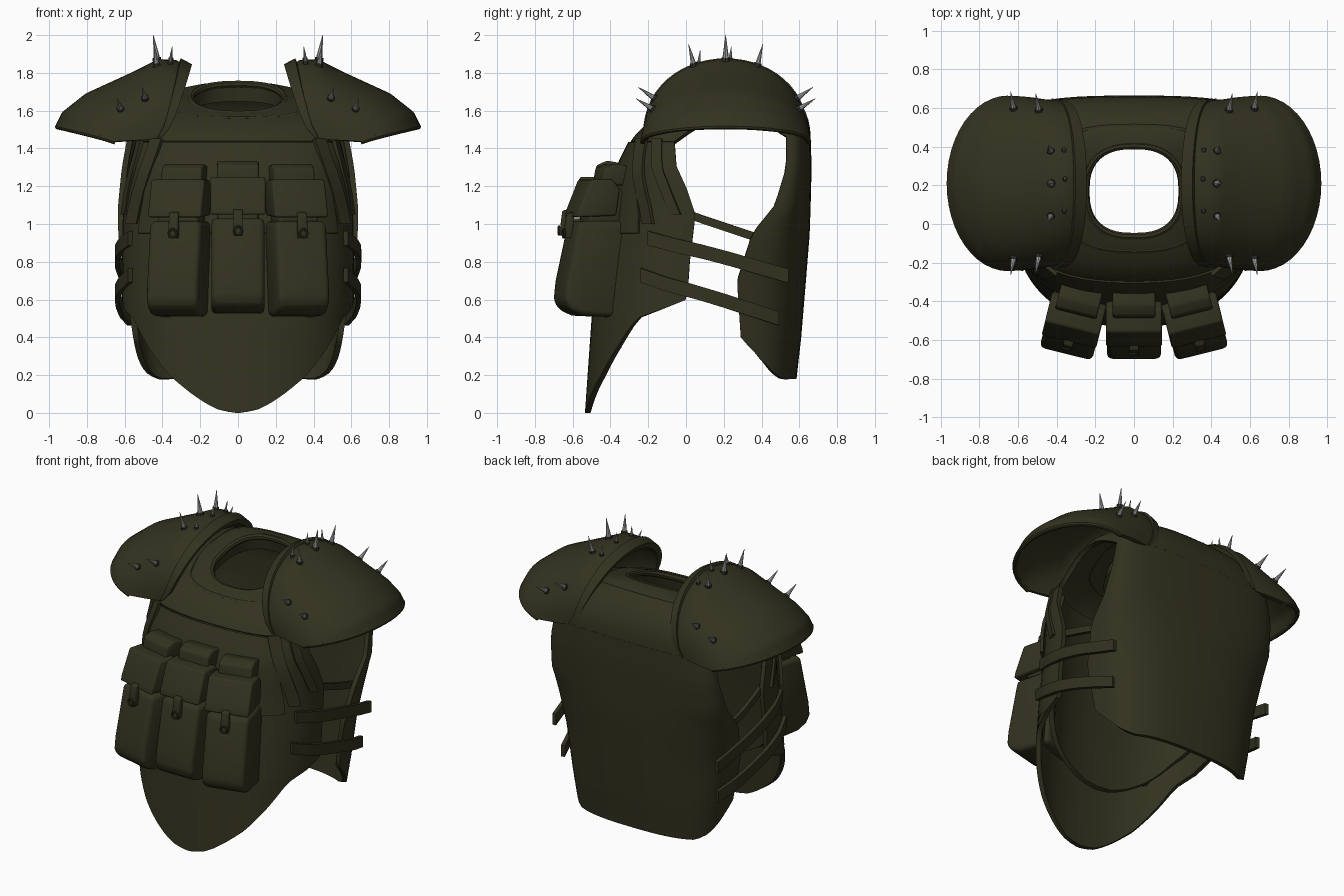
import bpy, bmesh, math
from mathutils import Vector, Matrix
from math import sin, cos, pi, radians

if "Cube" in bpy.data.objects:
    bpy.data.objects.remove(bpy.data.objects["Cube"])

def material(name, c):
    m = bpy.data.materials.new(name)
    m.diffuse_color = (*c, 1)
    m.use_nodes = True
    m.node_tree.nodes["Principled BSDF"].inputs["Base Color"].default_value = m.diffuse_color
    return m

OLIVE = material("olive_cloth", (0.033, 0.032, 0.014))
STEEL = material("spike_steel", (0.38, 0.38, 0.37))
DARK = material("dark_metal", (0.03, 0.03, 0.025))

def table(rows, t):
    """Linear interpolation in rows of (t, a, b, ...)."""
    if t <= rows[0][0]:
        return rows[0][1:]
    for p, q in zip(rows, rows[1:]):
        if t <= q[0]:
            k = (t - p[0]) / (q[0] - p[0])
            return [a + (b - a) * k for a, b in zip(p[1:], q[1:])]
    return rows[-1][1:]

def sp(v, e):
    return math.copysign(abs(v) ** e, v)

def finish(bm, name, mat, thick=0, mirror=False, bevel=0):
    bmesh.ops.recalc_face_normals(bm, faces=bm.faces)
    me = bpy.data.meshes.new(name)
    bm.to_mesh(me)
    bm.free()
    ob = bpy.data.objects.new(name, me)
    bpy.context.collection.objects.link(ob)
    me.materials.append(mat)
    if thick:
        m = ob.modifiers.new("thick", 'SOLIDIFY')
        m.thickness, m.offset = thick, 0
    if bevel:
        m = ob.modifiers.new("soft", 'BEVEL')
        m.width, m.segments = bevel, 3
    if mirror:
        ob.modifiers.new("mirror", 'MIRROR')
    return ob

def grid(name, nu, nv, f, thick=0.03, wrap=False, mirror=False, mat=OLIVE):
    bm = bmesh.new()
    n = nu if wrap else nu + 1
    vs = [[bm.verts.new(f(i / nu, j / nv)) for i in range(n)] for j in range(nv + 1)]
    for j in range(nv):
        for i in range(nu):
            k = (i + 1) % n
            bm.faces.new((vs[j][i], vs[j][k], vs[j + 1][k], vs[j + 1][i]))
    return finish(bm, name, mat, thick, mirror)

def tube(name, pts, r, closed=False, mirror=False, mat=OLIVE):
    cu = bpy.data.curves.new(name, 'CURVE')
    cu.dimensions = '3D'
    s = cu.splines.new('POLY')
    s.points.add(len(pts) - 1)
    for p, q in zip(s.points, pts):
        p.co = (*q, 1)
    s.use_cyclic_u = closed
    cu.bevel_depth, cu.bevel_resolution, cu.use_fill_caps = r, 2, True
    ob = bpy.data.objects.new(name, cu)
    bpy.context.collection.objects.link(ob)
    cu.materials.append(mat)
    if mirror:
        ob.modifiers.new("mirror", 'MIRROR')

def ribbon(name, pts, width, thick=0.025, up=(0, 0, 1)):
    rows = [(i / (len(pts) - 1), *p) for i, p in enumerate(pts)]
    w = Vector(up) * width
    grid(name, 16, 1, lambda u, v: Vector(table(rows, u)) + w * (v - 0.5), thick, mirror=True)

def extrusion(name, profile, width, mat=OLIVE, mtx=Matrix(), bevel=0.02):
    bm = bmesh.new()
    a = [bm.verts.new(mtx @ Vector((-width / 2, y, z))) for y, z in profile]
    b = [bm.verts.new(mtx @ Vector((width / 2, y, z))) for y, z in profile]
    n = len(profile)
    bm.faces.new(a)
    bm.faces.new(b[::-1])
    for i in range(n):
        k = (i + 1) % n
        bm.faces.new((a[i], b[i], b[k], a[k]))
    return finish(bm, name, mat, bevel=bevel)

# Front panel: columns by angle, rows by height (z, half width, front y, edge y)
FRONT = [(0, .60, -.52, 0), (.5, .60, -.485, 0), (.8, .60, -.44, .02), (1.05, .595, -.40, .05),
         (1.2, .58, -.375, 0), (1.3, .56, -.345, -.05), (1.43, .53, -.28, -.06)]
FRONT_T = [(0, .5), (.015, 7), (.05, 13), (.1, 20), (.2, 33), (.35, 48), (.5, 62), (.55, 78), (.6, 90)]

def front(t, z, off=0.0):
    a, f, e = table(FRONT, z)
    return Vector(((a + off) * sp(sin(t), .85), e + (f - off - e) * sp(cos(t), .85), z))

def front_panel(u, v):
    z = 1.43 * v ** 1.5
    return front(radians(table(FRONT_T, z)[0]) * (2 * u - 1), z)

def liner(u, v):
    z = .34 + 1.06 * v ** 1.5
    t = radians(min(80, table(FRONT_T, (z - .34) * 1.6)[0])) * (2 * u - 1)
    return front(t, z, -.04) + Vector((0, .1 * (1 - .6 * v) * cos(t), 0))

def chest(u, v):
    z = .95 + .48 * v
    return front(radians(56 - 8 * v) * (2 * u - 1), z, .016)

grid("front_panel", 32, 34, front_panel)
grid("front_liner", 24, 20, liner)
grid("chest_plate", 20, 10, chest, .02)

# Back panel
BACK = [(.18, .50, .57, .31), (.4, .54, .595, .29), (.7, .585, .62, .27), (.95, .62, .64, .35),
        (1.1, .62, .645, .47), (1.3, .60, .65, .53), (1.46, .57, .645, .53)]
BACK_T = [(.18, 50), (.2, 62), (.24, 72), (.3, 82), (.38, 90)]

def back(t, z):
    a, b, e = table(BACK, z)
    return Vector((a * sp(sin(t), .75), e + (b - e) * sp(cos(t), .65), z))

def back_panel(u, v):
    z = .18 + 1.28 * v ** 1.4
    return back(radians(table(BACK_T, z)[0]) * (2 * u - 1), z)

grid("back_panel", 32, 28, back_panel)

# Yoke from neck opening down to the panel tops, arching over the arms
def neck(t, k=1.0, dz=0):
    return Vector((.25 * k * sp(cos(t), .8), .17 + .235 * k * sp(sin(t), .8), 1.66 + .08 * sin(t) + dz))

def yoke_edge(t):
    d = math.degrees(t) % 360
    if d >= 210 and d <= 330:
        return front(radians((d - 270) * 1.5), 1.43)
    if 30 <= d <= 150:
        return back(radians((90 - d) * 1.5), 1.46)
    side = 1 if d < 30 or d > 330 else -1
    k = ((d + 30) % 360 if side > 0 else 210 - d) / 60
    return Vector((side * (.53 + .04 * k), -.06 + .59 * k, 1.43 + .03 * k + .13 * sin(pi * k)))

def yoke(u, v):
    t = 2 * pi * u
    p, o = neck(t), yoke_edge(t)
    s, c = sin(v * pi / 2), 1 - cos(v * pi / 2)
    flat = .55 * max(0, -sin(t))
    s, c = s + (v - s) * flat, c + (v - c) * flat
    return Vector((p.x + (o.x - p.x) * s, p.y + (o.y - p.y) * s, p.z + (o.z - p.z) * c))

grid("shoulder_yoke", 48, 10, yoke, wrap=True)
ring = [2 * pi * i / 40 for i in range(40)]
tube("collar_rim", [neck(t) for t in ring], .02, True)
tube("collar_seam", [yoke(i / 40, .28) for i in range(40)], .018, True)
grid("collar_lining", 40, 2, lambda u, v: neck(2 * pi * u, 1.02 + .08 * v, -.09 * v), .02, wrap=True)

# Shoulder pads: arches swept outward (u, x, z of the crown)
PAD = [(0, .265, 1.82), (.1, .33, 1.855), (.2, .42, 1.86), (.4, .56, 1.79), (.6, .8, 1.68),
       (.8, .92, 1.585), (1, .955, 1.515)]

def pad(u, t):
    x, z = table(PAD, u)
    c = max(0, cos(t))
    xe, ze, d = .42 + .23 * u, 1.45 - .015 * u, .415 + .025 * sin(u * pi / 2)
    return Vector((xe + (x - xe) * c ** (.55 + .45 * u), .21 + d * sin(t), ze + (z - ze) * c ** .88))

ARC = [pi * (i / 24 - .5) for i in range(25)]
grid("shoulder_pad", 28, 20, lambda u, v: pad(v, pi * (u - .5)), .025, mirror=True)
grid("pad_inner_lip", 28, 2, lambda u, v: pad(.09 * v, pi * (u - .5)) + Vector((-.012, 0, .008)),
     .04, mirror=True)
tube("pad_outer_rim", [pad(1, t) for t in ARC], .014, mirror=True)

# Spikes: pad position (u, angle), direction, length, radius
SPIKES = [(.21, 0, (.15, 0, 1), .147, .02)]
for k in (-1, 1):
    SPIKES += [(.21, 23 * k, (.12, .25 * k, 1), .13, .018),
               (.30, 59 * k, (.15, .8 * k, .55), .12, .018),
               (.50, 60 * k, (.15, .8 * k, .5), .12, .018)]
SPIKES += [(.13, a, (-.1, .1, 1), .085, .012) for a in (-20, 3, 24)]

def cone(name, base, d, r1, r2, length, mat):
    bm = bmesh.new()
    rot = d.to_track_quat('Z', 'Y').to_matrix().to_4x4()
    bmesh.ops.create_cone(bm, cap_ends=True, segments=8, radius1=r1, radius2=r2, depth=length,
                          matrix=Matrix.Translation(base + d * length / 2) @ rot)
    finish(bm, name, mat, mirror=True)

for u, a, d, length, r in SPIKES:
    p, d = pad(u, radians(a)), Vector(d).normalized()
    cone("spike", p, d, r, .001, length, STEEL)
    cone("spike_base", p, d, r * 1.2, r * 1.1, .025, DARK)

# Pouches with flaps, rear lids and buckles
BODY = [(-.38, .52), (-.60, .53), (-.67, .56), (-.70, .61), (-.69, .70), (-.62, 1.03), (-.36, 1.03)]
FLAP = [(-.42, 1.06), (-.635, 1.05), (-.625, 1.09), (-.56, 1.25), (-.44, 1.25), (-.40, 1.2)]
INNER = [(-.36, .98), (-.57, .98), (-.54, 1.2), (-.36, 1.2)]
LID = [(-.33, 1.22), (-.49, 1.22), (-.475, 1.31), (-.42, 1.335), (-.33, 1.32)]
STRAP = [(-.62, 1.08), (-.655, 1.07), (-.672, .94), (-.63, .94)]
for k in (-1, 0, 1):
    m = (Matrix.Translation((.305 * k, -.5 + .02 * abs(k), -.015 * abs(k)))
         @ Matrix.Rotation(radians(14 * k), 4, 'Z') @ Matrix.Translation((0, .5, 0)))
    extrusion("pouch_body", BODY, .28, mtx=m, bevel=.035)
    extrusion("pouch_flap", FLAP, .29, mtx=m, bevel=.012)
    extrusion("pouch_filling", INNER, .22, mtx=m)
    extrusion("pouch_rear_lid", LID, .22, mtx=m, bevel=.012)
    extrusion("pouch_strap", STRAP, .05, mtx=m, bevel=.006)
    tube("pouch_buckle", [m @ Vector((.022 * cos(t), -.672, .965 + .022 * sin(t)))
                          for t in ring[::4]], .007, True)

# Side straps joining front and back
ribbon("side_strap_upper", [(.57, -.20, .925), (.62, -.05, .885), (.64, .1, .85), (.64, .25, .81),
                            (.625, .4, .765), (.605, .54, .725)], .075)
ribbon("side_strap_lower", [(.57, -.24, .73), (.62, -.1, .68), (.64, .05, .64), (.635, .2, .595),
                            (.615, .35, .545), (.575, .49, .50)], .075)
ribbon("side_strap_inner", [(.56, -.07, 1.08), (.58, .1, 1.02), (.59, .25, .97), (.58, .4, .92)], .045)

# Diagonal harness bands on the chest sides
ribbon("harness_band", [front(radians(48 + 3 * i), 1.45 - .09 * i, .025) for i in range(6)],
       .08, .02, (.75, .65, 0))
ribbon("armhole_band", [front(radians(70 + 2 * i), 1.45 - .08 * i, .015) for i in range(6)],
       .06, .02, (.35, .93, 0))

# Bake modifiers and shade
bpy.ops.object.select_all(action='SELECT')
bpy.context.view_layer.objects.active = bpy.context.selected_objects[0]
bpy.ops.object.convert(target='MESH')
bpy.ops.object.shade_smooth_by_angle(angle=radians(40))
